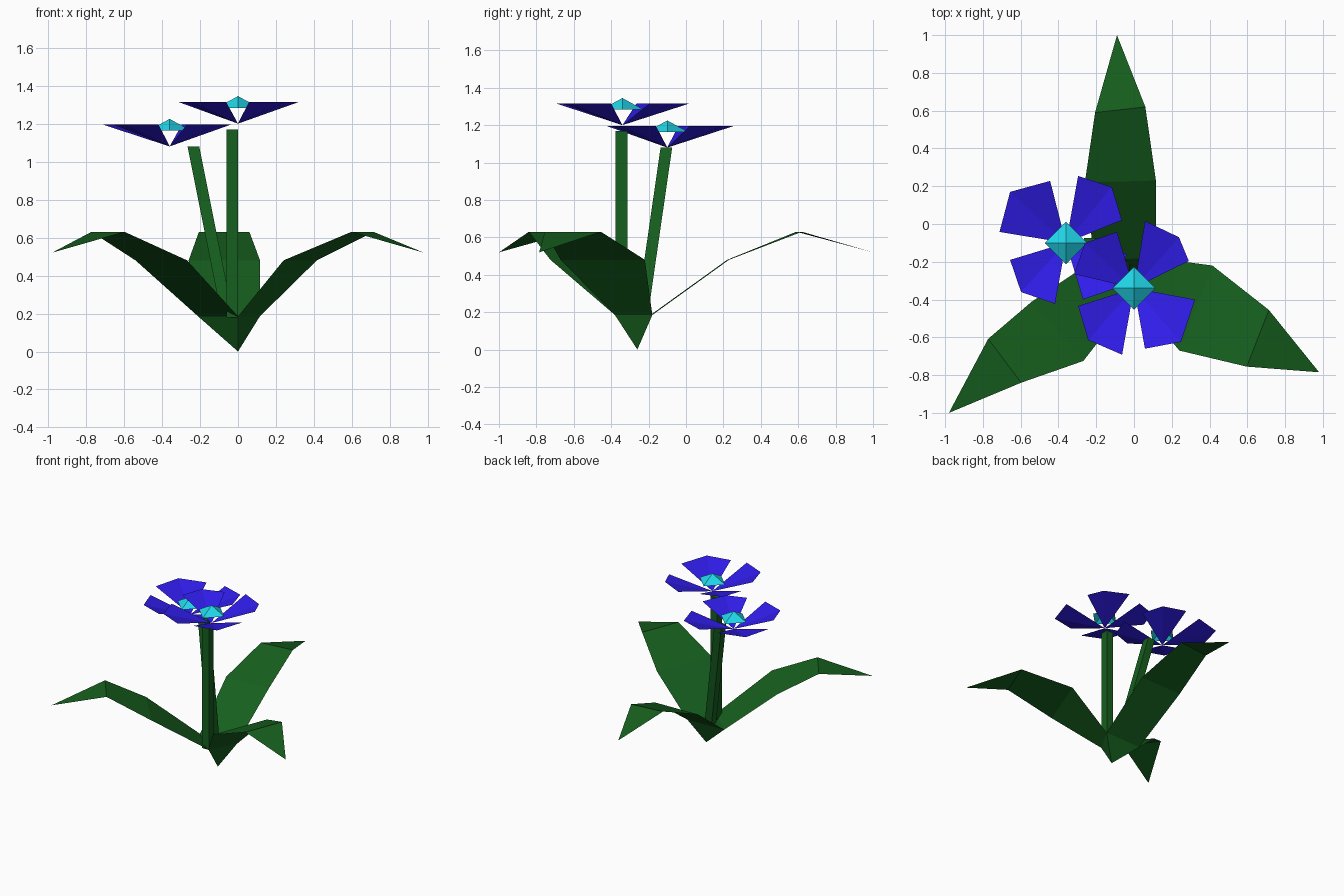
import bpy, bmesh
from mathutils import Vector

if "Cube" in bpy.data.objects:
    bpy.data.objects.remove(bpy.data.objects["Cube"])


def material(name, rgb):
    m = bpy.data.materials.new(name)
    m.diffuse_color = (*rgb, 1)
    m.use_nodes = True
    m.node_tree.nodes["Principled BSDF"].inputs["Base Color"].default_value = m.diffuse_color
    return m


GREEN = material("leaf_green", (0.008, 0.115, 0.013))
BLUE = material("petal_blue", (0.03, 0.012, 0.83))
CYAN = material("centre_cyan", (0.015, 0.68, 0.83))


def build(name, verts, faces, mat, face_up=False):
    mesh = bpy.data.meshes.new(name)
    mesh.from_pydata(verts, [], faces)
    bm = bmesh.new()
    bm.from_mesh(mesh)
    bm.normal_update()
    if face_up:
        bmesh.ops.reverse_faces(bm, faces=[f for f in bm.faces if f.normal.z < 0])
    else:
        bmesh.ops.recalc_face_normals(bm, faces=bm.faces)
    bm.to_mesh(mesh)
    bm.free()
    mesh.materials.append(mat)
    obj = bpy.data.objects.new(name, mesh)
    bpy.context.collection.objects.link(obj)
    return obj


# Root: open three-sided pyramid on its point; leaves grow from its rim
A, B, C = (-0.21, -0.19), (0.115, -0.18), (0.0, -0.38)
RIM, MID, BEND, TIP = 0.185, 0.48, 0.63, 0.52
build("root", [(0, -0.26, 0)] + [(*p, RIM) for p in (A, B, C)],
      [(0, 2, 1), (0, 3, 2), (0, 1, 3)], GREEN)


# Leaves: thin strips between two edges, closed by a tip triangle
def leaf(name, side1, side2, tip):
    verts = []
    for p, q, z in zip(side1, side2, (RIM, MID, BEND)):
        verts += [(*p, z), (*q, z)]
    verts.append((*tip, TIP))
    build(name, verts, [(0, 1, 3, 2), (2, 3, 5, 4), (4, 5, 6)], GREEN, True)


leaf("back_leaf", [A, (-0.26, 0.22), (-0.206, 0.59)],
     [B, (0.116, 0.23), (0.06, 0.62)], (-0.09, 1.0))
leaf("right_leaf", [B, (0.415, -0.22), (0.714, -0.455)],
     [C, (0.24, -0.67), (0.597, -0.755)], (0.98, -0.785))
leaf("left_leaf", [C, (-0.268, -0.725), (-0.597, -0.84)],
     [A, (-0.54, -0.41), (-0.772, -0.608)], (-0.98, -1.0))


# Stems: square bars between two points
def stem(name, bottom, top, h=0.031):
    corners = [(-h, -h), (h, -h), (h, h), (-h, h)]
    verts = [Vector(p) + Vector((x, y, 0)) for p in (bottom, top) for x, y in corners]
    faces = [(i, (i + 1) % 4, (i + 1) % 4 + 4, i + 4) for i in range(4)]
    build(name, verts, faces + [(3, 2, 1, 0), (4, 5, 6, 7)], GREEN)


stem("tall_stem", (-0.03, -0.345, 0.18), (-0.03, -0.345, 1.17))
stem("leaning_stem", (-0.055, -0.235, 0.18), (-0.235, -0.105, 1.08))


# Flowers: four petals rising from one point, with a small pyramid centre
def flower(name, centre, petals):
    cx, cy, cz = centre
    for n, outline in enumerate(petals):
        verts = [centre] + [(cx + x, cy + y, cz + 0.115) for x, y in outline]
        build(f"{name}_petal_{n + 1}", verts, [(0, 1, 2), (0, 2, 3)], BLUE, True)
    r = 0.113
    verts = [(cx, cy, cz + 0.145)]
    verts += [(cx + x * r, cy + y * r, cz + 0.083)
              for x, y in ((1, 0), (0, 1), (-1, 0), (0, -1))]
    build(f"{name}_centre", verts, [(0, i + 1, (i + 1) % 4 + 1) for i in range(4)], CYAN, True)


flower("tall_flower", (0, -0.34, 1.2), [
    [(0.058, 0.356), (0.238, 0.27), (0.29, 0.144)],
    [(0.323, -0.06), (0.249, -0.284), (0.058, -0.32)],
    [(-0.063, -0.352), (-0.243, -0.274), (-0.296, -0.094)],
    [(-0.09, 0.298), (-0.26, 0.24), (-0.317, 0.075)]])
flower("low_flower", (-0.36, -0.1, 1.08), [
    [(0.064, 0.354), (0.243, 0.296), (0.296, 0.12)],
    [(0.323, -0.06), (0.25, -0.245), (0.09, -0.3)],
    [(-0.058, -0.323), (-0.238, -0.26), (-0.296, -0.09)],
    [(-0.352, 0.058), (-0.296, 0.27), (-0.084, 0.328)]])
